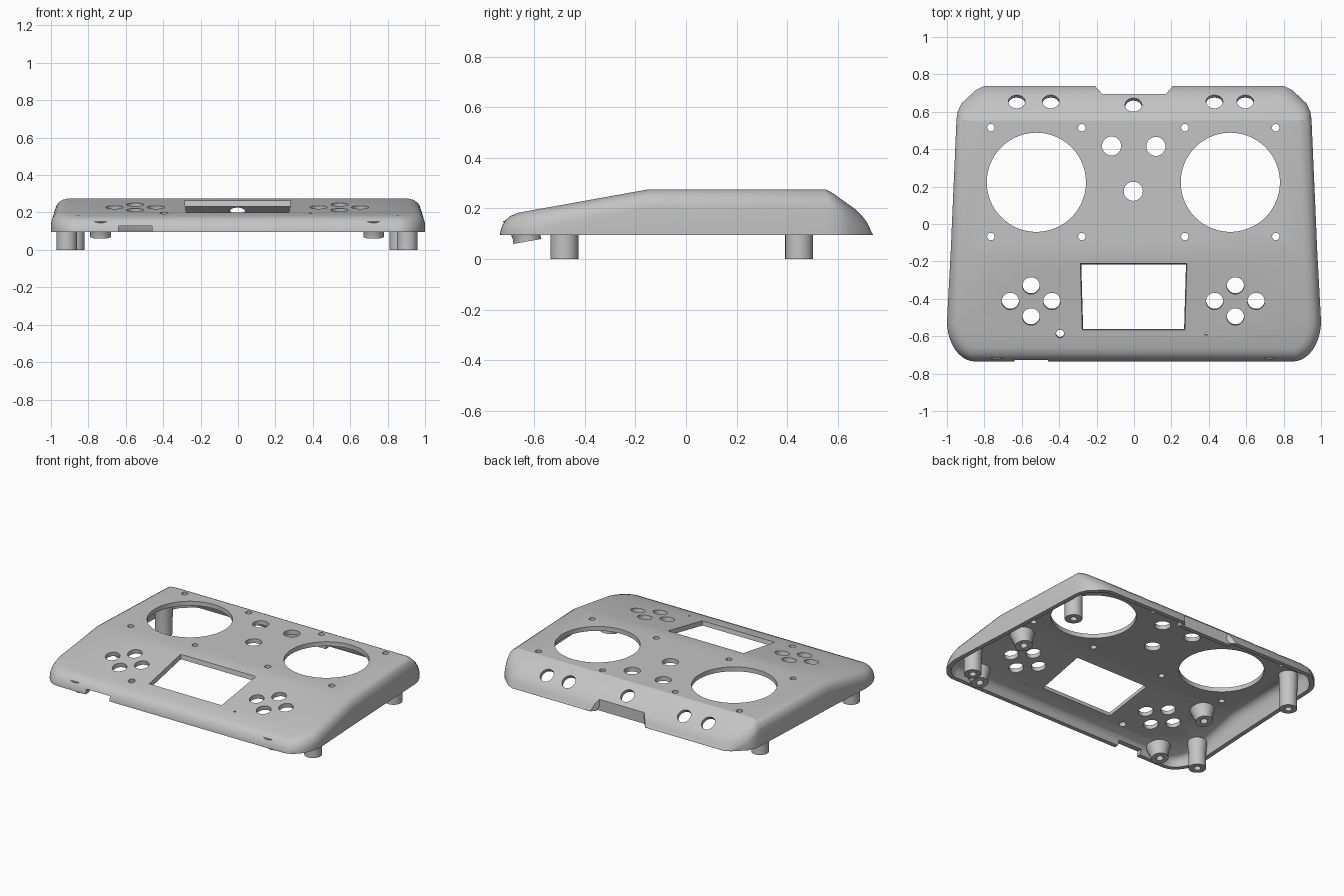
import bpy, bmesh, math
from mathutils import Vector, Matrix

if "Cube" in bpy.data.objects:
    bpy.data.objects.remove(bpy.data.objects["Cube"])

grey = bpy.data.materials.new("case grey")
grey.use_nodes = True
COLOUR = (0.55, 0.55, 0.55, 1)
grey.diffuse_color = COLOUR
grey.node_tree.nodes["Principled BSDF"].inputs["Base Color"].default_value = COLOUR

FRONT_TILT = math.atan2(0.105, 0.585)    # slope of the front panel
BACK_TILT = -math.atan2(0.10, 0.14)      # slope of the rear panel
RIM = 0.095                              # height of the open lower rim


def top_z(y):
    """Height of the outer top surface."""
    if y < -0.15:
        return 0.275 + (y + 0.15) * math.tan(FRONT_TILT)
    if y > 0.56:
        return 0.275 + (y - 0.56) * math.tan(BACK_TILT)
    return 0.275


def finish(bm, name):
    bmesh.ops.recalc_face_normals(bm, faces=bm.faces)
    mesh = bpy.data.meshes.new(name)
    bm.to_mesh(mesh)
    bm.free()
    mesh.materials.append(grey)
    ob = bpy.data.objects.new(name, mesh)
    bpy.context.scene.collection.objects.link(ob)
    return ob


def smooth(ob):
    bpy.ops.object.select_all(action='DESELECT')
    ob.select_set(True)
    bpy.context.view_layer.objects.active = ob
    bpy.ops.object.shade_smooth_by_angle(angle=math.radians(28))


# Right half of the plan outline, from the front edge to the back
half = []
for i in range(11):
    t = math.pi / 2 * (1 - i / 10)
    half.append(Vector((0.85 + 0.15 * math.cos(t), -0.52 - 0.215 * math.sin(t))))
half += [Vector(p) for p in ((0.98, -0.15), (0.949, 0.56), (0.943, 0.6),
                             (0.922, 0.645), (0.845, 0.717), (0.80, 0.738))]


def inset(points, d):
    """Move the outline inwards by d using mitred corners."""
    out = []
    for i, p in enumerate(points):
        a = (p - points[i - 1]).normalized() if i else Vector((1, 0))
        b = (points[i + 1] - p).normalized() if i < len(points) - 1 else Vector((-1, 0))
        na, nb = Vector((-a.y, a.x)), Vector((-b.y, b.x))
        out.append(p + (na + nb) * d / (1 + na.dot(nb)))
    return out


def bridge(bm, lo, hi):
    n = len(lo)
    for i in range(n):
        j = (i + 1) % n
        bm.faces.new((lo[i], lo[j], hi[j], hi[i]))


def skin(bm, wall, spread):
    """Rounded skin from the rim to the top; returns its rim ring."""
    shoulder = [(0, None), (0, 0.07), (0.003, 0.055), (0.01, 0.037),
                (0.022, 0.02), (0.042, 0.007), (0.07, 0)]
    rings = []
    for k, (d, drop) in enumerate(shoulder):
        pts = inset(half, wall + d * spread)
        pts += [Vector((-p.x, p.y)) for p in reversed(pts)]
        heights = [RIM if drop is None else
                   max(top_z(p.y) - wall - drop, RIM + 0.004 * k) for p in pts]
        rings.append([bm.verts.new((p.x, p.y, z)) for p, z in zip(pts, heights)])
    for lo, hi in zip(rings, rings[1:]):
        bridge(bm, lo, hi)
    top = rings[-1]
    n = len(top)
    for i in range(n // 2 - 1):
        bm.faces.new((top[i], top[i + 1], top[n - 2 - i], top[n - 1 - i]))
    return rings[0]


def cylinder(bm, x, y, r, tilt=0.0, depth=0.14, sides=40):
    m = Matrix.Translation((x, y, top_z(y))) @ Matrix.Rotation(tilt, 4, 'X')
    bmesh.ops.create_cone(bm, cap_ends=True, segments=sides, radius1=r, radius2=r,
                          depth=depth, matrix=m)


def prism(bm, lower, upper):
    lo = [bm.verts.new(p) for p in lower]
    hi = [bm.verts.new(p) for p in upper]
    bm.faces.new(lo)
    bm.faces.new(hi)
    bridge(bm, lo, hi)


def rect(x0, x1, y0, y1, z):
    return [(x0, y0, z), (x1, y0, z), (x1, y1, z), (x0, y1, z)]


def subtract(ob, bm):
    """Cut the cutter mesh from ob, keeping a cut only if the case survives it."""
    cutter = finish(bm, "cutter")
    cutter.hide_render = True
    mod = ob.modifiers.new("cut", 'BOOLEAN')
    mod.operation = 'DIFFERENCE'
    mod.object = cutter
    for solver in ('MANIFOLD', 'EXACT'):
        mod.solver = solver
        bpy.context.view_layer.update()
        mesh = bpy.data.meshes.new_from_object(
            ob.evaluated_get(bpy.context.evaluated_depsgraph_get()))
        xs = [v.co.x for v in mesh.vertices]
        if len(xs) > len(ob.data.vertices) and max(xs) - min(xs) > 1.95:
            ob.data = mesh
            break
    ob.modifiers.clear()
    bpy.data.objects.remove(cutter)


# Hollow case: outer and inner skins joined along the rim
bm = bmesh.new()
bridge(bm, skin(bm, 0, 1), skin(bm, 0.03, 0.6))
case = finish(bm, "case_shell")

# Speaker openings with their screw holes
bm = bmesh.new()
for cx in (-0.522, 0.515):
    cylinder(bm, cx, 0.223, 0.265, sides=96)
    for sx in (-0.243, 0.243):
        for y in (-0.067, 0.515):
            cylinder(bm, cx + sx, y, 0.02, sides=24)
subtract(case, bm)

# Button clusters, indicator holes and middle holes
bm = bmesh.new()
for cx in (-0.55, 0.542):
    for dx, dy in ((0, 0.083), (0, -0.083), (0.111, 0), (-0.111, 0)):
        cylinder(bm, cx + dx, -0.413 + dy, 0.046, FRONT_TILT)
for x, y in ((-0.12, 0.417), (0.117, 0.415), (-0.004, 0.175)):
    cylinder(bm, x, y, 0.051)
cylinder(bm, -0.395, -0.587, 0.022, FRONT_TILT, sides=24)
cylinder(bm, 0.387, -0.588, 0.007, FRONT_TILT, sides=12)
subtract(case, bm)

# Connector holes through the rear slope
bm = bmesh.new()
for x, y in ((-0.627, 0.655), (-0.445, 0.655), (-0.003, 0.637), (0.43, 0.655), (0.595, 0.655)):
    cylinder(bm, x, y, 0.045, BACK_TILT, depth=0.09)
subtract(case, bm)

# Screen window tapering inwards, and cable slot in the front wall
bm = bmesh.new()
prism(bm, rect(-0.265, 0.261, -0.553, -0.232, 0.13),
      rect(-0.293, 0.289, -0.585, -0.205, 0.30))
prism(bm, rect(-0.64, -0.46, -0.8, -0.68, 0.05), rect(-0.64, -0.46, -0.8, -0.68, 0.128))
subtract(case, bm)

# Recess in the back wall
bm = bmesh.new()
recess = ((-0.17, 0.695), (0.17, 0.695), (0.225, 0.757), (-0.225, 0.757))
prism(bm, [(x, y, 0.05) for x, y in recess], [(x, y, 0.2) for x, y in recess])
subtract(case, bm)
smooth(case)

# Wall behind the back recess
bm = bmesh.new()
prism(bm, rect(-0.2, 0.2, 0.665, 0.695, RIM), rect(-0.2, 0.2, 0.665, 0.695, 0.165))
finish(bm, "recess_wall")


def post(name, x, y, z, height, r, flare, straight, tilt=0.0):
    """Screw post with a blind hole in its foot and a flared root."""
    bm = bmesh.new()
    profile = [(0, 0.05), (0.022, 0.05), (0.022, 0.0), (r, 0.0),
               (r, straight), (flare, height), (0, height)]
    verts = [bm.verts.new((a, 0, b)) for a, b in profile]
    edges = [bm.edges.new(pair) for pair in zip(verts, verts[1:])]
    bmesh.ops.spin(bm, geom=verts + edges, axis=(0, 0, 1), cent=(0, 0, 0),
                   angle=2 * math.pi, steps=32)
    bmesh.ops.remove_doubles(bm, verts=bm.verts, dist=0.0005)
    ob = finish(bm, name)
    ob.matrix_world = Matrix.Translation((x, y, z)) @ Matrix.Rotation(tilt, 4, 'X')
    smooth(ob)


for side, s in (("left", 1), ("right", -1)):
    post("front_leg_" + side, s * 0.91 - 0.005, -0.48, 0, 0.188, 0.055, 0.062, 0.1)
    post("back_leg_" + side, s * 0.87 - 0.005, 0.447, 0, 0.243, 0.055, 0.06, 0.1)
    # Board posts stand square to the sloping front panel
    for part, y in (("front_board_post_", -0.627), ("rear_board_post_", -0.2)):
        reach = Vector((0, math.sin(FRONT_TILT), -math.cos(FRONT_TILT))) * 0.118
        root = Vector((s * 0.73 - 0.005, y - reach.y, top_z(y - reach.y)))
        foot = root + reach
        post(part + side, foot.x, foot.y, foot.z, 0.096, 0.055, 0.08, 0.025, FRONT_TILT)
